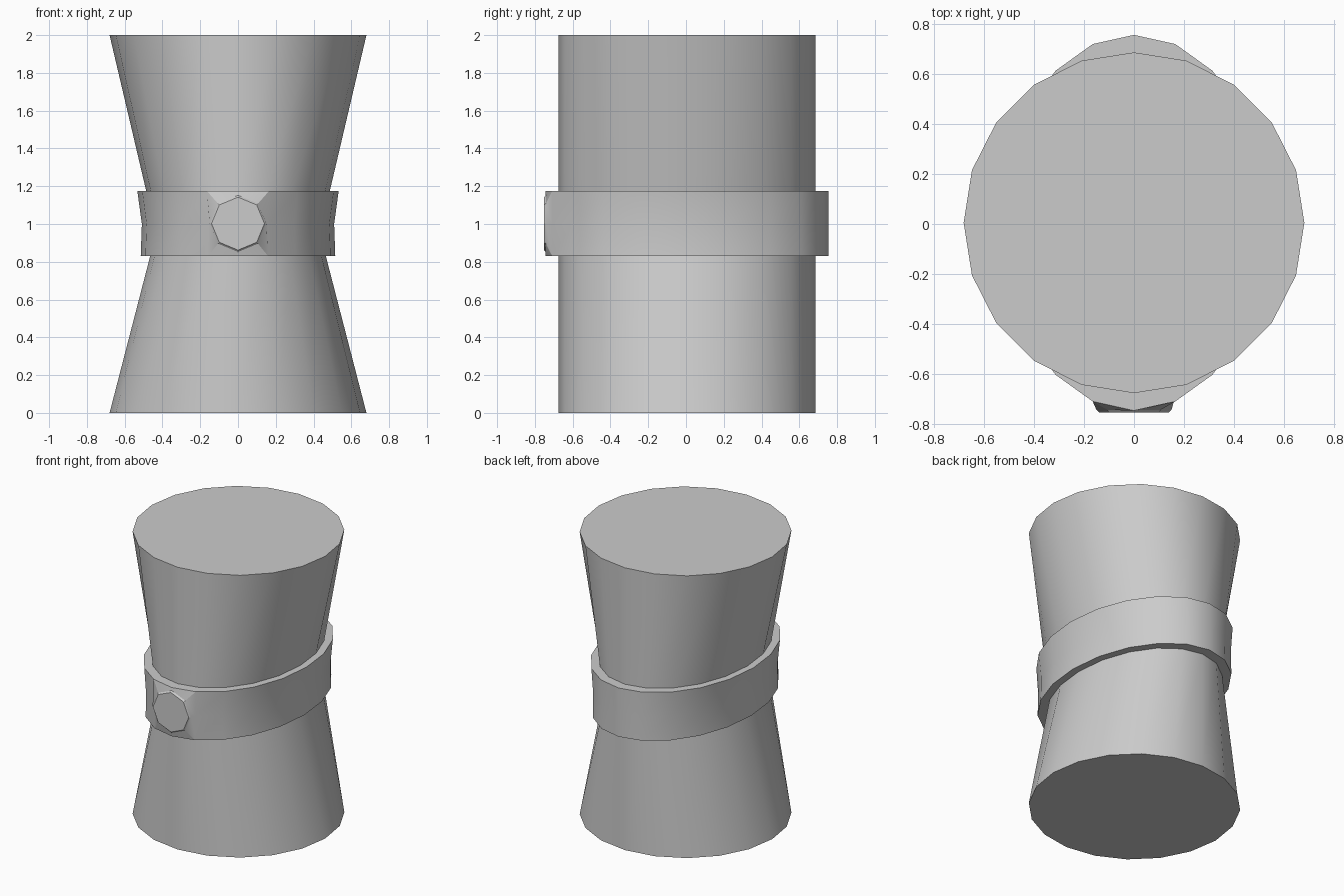
import bpy, bmesh, math
from mathutils import Vector

if "Cube" in bpy.data.objects:
    bpy.data.objects.remove(bpy.data.objects["Cube"])

SIDES, CY = 20, 0.005
FRONT = 15  # ring index that faces -y

bm = bmesh.new()


def ring(z, rx, ry):
    return [bm.verts.new((rx * math.cos(2 * math.pi * i / SIDES),
                          CY + ry * math.sin(2 * math.pi * i / SIDES), z))
            for i in range(SIDES)]


def bridge(a, b, skip=()):
    n = len(a)
    for i in range(n):
        if i not in skip:
            j = (i + 1) % n
            bm.faces.new((a[i], a[j], b[j], b[i]))


# Pinched drum profile with the raised band around its waist: z, x radius, y radius
profile = [(0, .68, .68), (.83, .465, .68), (.83, .515, .75), (1.0, .509, .75),
           (1.175, .533, .75), (1.175, .486, .68), (2, .68, .68)]
rings = [ring(*p) for p in profile]
for k in range(len(rings) - 1):
    # leave a two by two opening in the front of the band for the stud
    skip = (FRONT - 1, FRONT) if k in (2, 3) else ()
    bridge(rings[k], rings[k + 1], skip)
bm.faces.new(rings[0])
bm.faces.new(rings[-1])

# Octagonal stud growing out of the opening
low, mid, high = rings[2], rings[3], rings[4]
l, c, r = FRONT - 1, FRONT, FRONT + 1
border = [low[l], low[c], low[r], mid[r], high[r], high[c], high[l], mid[l]]


def octagon(radius, y):
    return [bm.verts.new(Vector((radius * math.cos(a), y, 1.002 + radius * math.sin(a))))
            for a in (math.radians(225 + 45 * i) for i in range(8))]


stud_base = octagon(.15, -.742)
stud_face = octagon(.14, -.752)
bridge(border, stud_base)
bridge(stud_base, stud_face)
bm.faces.new(stud_face)

bmesh.ops.recalc_face_normals(bm, faces=bm.faces[:])
mesh = bpy.data.meshes.new("banded_drum")
bm.to_mesh(mesh)
bm.free()
drum = bpy.data.objects.new("banded_drum", mesh)
bpy.context.collection.objects.link(drum)
bpy.context.view_layer.objects.active = drum
drum.select_set(True)
bpy.ops.object.shade_smooth_by_angle(angle=math.radians(30))
